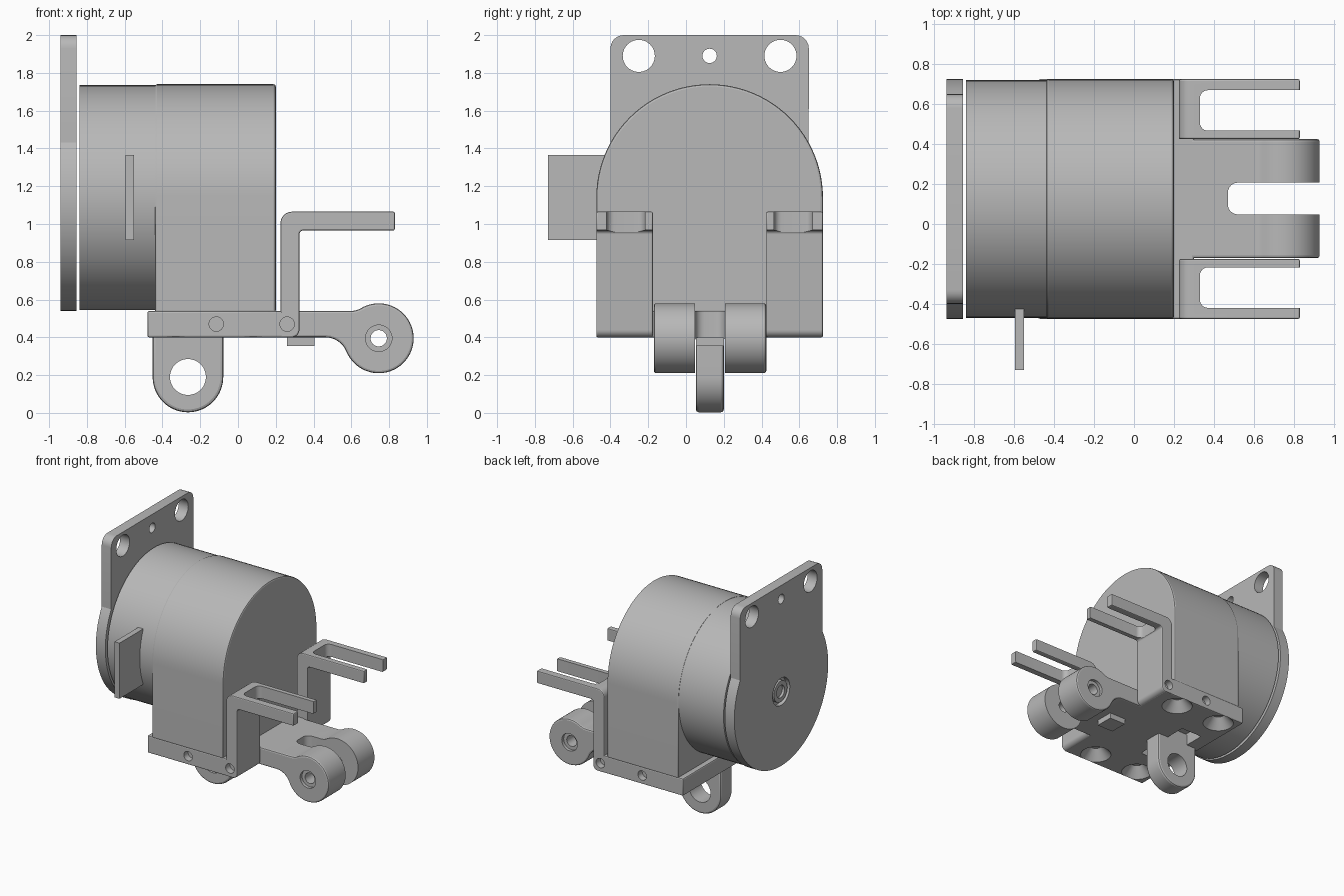
import bpy, bmesh, math

if "Cube" in bpy.data.objects:
    bpy.data.objects.remove(bpy.data.objects["Cube"])

grey = bpy.data.materials.new("plain grey")
grey.diffuse_color = (0.48, 0.48, 0.48, 1)
grey.use_nodes = True
grey.node_tree.nodes["Principled BSDF"].inputs["Base Color"].default_value = grey.diffuse_color
CY, CZ = 0.125, 1.14          # drum axis


def arc(cu, cv, r, a0, a1, n=6):
    return [(cu + r * math.cos(math.radians(a0 + (a1 - a0) * i / n)),
             cv + r * math.sin(math.radians(a0 + (a1 - a0) * i / n))) for i in range(n + 1)]


def circle(cu, cv, r, n=40):
    return arc(cu, cv, r, 0, 360, n)


def rect(u0, u1, v0, v1, r=0):
    if not r:
        return [(u0, v0), (u1, v0), (u1, v1), (u0, v1)]
    return (arc(u0 + r, v0 + r, r, 180, 270) + arc(u1 - r, v0 + r, r, 270, 360)
            + arc(u1 - r, v1 - r, r, 0, 90) + arc(u0 + r, v1 - r, r, 90, 180))


def prism(name, axis, pts, a, b, bevel=0, scale=1, centre=(0, 0)):
    """Extrude a 2D profile along an axis from a to b; scale tapers the far end."""
    clean = []
    for p in pts:
        if not clean or math.dist(p, clean[-1]) > 1e-3:
            clean.append(p)
    if math.dist(clean[0], clean[-1]) < 1e-3:
        clean.pop()

    def place(p, d):
        u, v = p
        return {"X": (d, u, v), "Y": (u, d, v), "Z": (u, v, d)}[axis]

    bm = bmesh.new()
    lo = [bm.verts.new(place(p, a)) for p in clean]
    hi = [bm.verts.new(place((centre[0] + (p[0] - centre[0]) * scale,
                              centre[1] + (p[1] - centre[1]) * scale), b)) for p in clean]
    bm.faces.new(lo)
    bm.faces.new(hi)
    n = len(clean)
    for i in range(n):
        j = (i + 1) % n
        bm.faces.new((lo[i], lo[j], hi[j], hi[i]))
    bmesh.ops.recalc_face_normals(bm, faces=bm.faces[:])
    if bevel:
        edges = [e for e in bm.edges if e.calc_face_angle(0) > math.radians(40)]
        bmesh.ops.bevel(bm, geom=edges, offset=bevel, segments=2, profile=0.5,
                        affect='EDGES', clamp_overlap=False)
    me = bpy.data.meshes.new(name)
    bm.to_mesh(me)
    bm.free()
    me.materials.append(grey)
    ob = bpy.data.objects.new(name, me)
    bpy.context.collection.objects.link(ob)
    return ob


def cut(targets, cutter):
    """Subtract the cutter from each target, then remove the cutter."""
    cutter.hide_render = True
    for ob in targets:
        m = ob.modifiers.new("cut", 'BOOLEAN')
        m.operation, m.solver, m.object = 'DIFFERENCE', 'EXACT', cutter
        bpy.context.view_layer.objects.active = ob
        bpy.ops.object.modifier_apply(modifier=m.name)
    bpy.data.objects.remove(cutter)


# Rear mounting flange: disc with a square-topped tab, holes and a hub recess
flange = prism("rear_flange", "X",
               arc(CY, CZ, 0.6, 151, 389, 64) + arc(0.58, 1.93, 0.07, 0, 90)
               + arc(-0.33, 1.93, 0.07, 90, 180), -0.94, -0.855)
for y, r in ((-0.25, 0.085), (0.125, 0.038), (0.5, 0.085)):
    cut([flange], prism("cutter", "X", circle(y, 1.89, r), -1.1, -0.7))
cut([flange], prism("cutter", "X", circle(CY, CZ, 0.11), -1.1, -0.905))
hub = prism("flange_hub", "X", circle(CY, CZ, 0.085), -0.935, -0.87)
cut([hub], prism("cutter", "X", circle(CY, CZ, 0.05), -1.1, -0.915))

# Drum and arched housing
prism("drum", "X", circle(CY, CZ, 0.595, 96), -0.84, -0.4)
prism("housing", "X", arc(CY, CZ, 0.6, 0, 180, 48) + [(-0.475, 0.53), (0.725, 0.53)],
      -0.44, 0.2, 0.012)

# Connector blade on the side of the drum
prism("side_blade", "Y", rect(-0.595, -0.55, 0.915, 1.365), -0.73, -0.38)

# Base plate
plate = prism("base_plate", "Y", rect(-0.48, 0.30, 0.4, 0.54), -0.475, 0.725, 0.01)

# Two raised L-shaped brackets with forked ends, mirrored about the drum axis
L = ([(0.225, 0.4)] + arc(0.285, 0.44, 0.04, 270, 360)
     + arc(0.345, 0.945, 0.02, 180, 90)
     + [(0.83, 0.965), (0.83, 1.065)] + arc(0.285, 1.005, 0.06, 90, 180))
brackets = []
for side, f in (("near", lambda y: y), ("far", lambda y: 2 * CY - y)):
    y0, y1 = sorted((f(-0.475), f(-0.175)))
    s0, s1 = sorted((f(-0.42), f(-0.217)))
    ob = prism(side + "_fork_bracket", "Y", L, y0, y1, 0.008)
    cut([ob], prism("cutter", "Z", rect(0.33, 1.2, s0, s1, 0.04), 0.85, 1.2))
    brackets.append(ob)

# Blind screw holes in both side edges
for x in (-0.115, 0.26):
    for i, (a, b) in enumerate(((-0.6, -0.42), (0.67, 0.85))):
        targets = [plate] if x < 0 else [plate, brackets[i]]
        cut(targets, prism("cutter", "Y", circle(x, 0.47, 0.038, 32), a, b))

# Countersunk screw seats and the lug pocket under the plate
for x in (-0.33, 0.08):
    for y in (-0.36, 0.61):
        cut([plate], prism("cutter", "Z", circle(x, y, 0.13), 0.385, 0.48,
                           scale=0.35, centre=(x, y)))
cut([plate], prism("cutter", "Z", rect(-0.36, -0.17, -0.12, 0.37, 0.02), 0.3, 0.5))

# Hinge arm with two eyes
arm = prism("hinge_arm", "Y",
            [(0.22, 0.4)] + arc(0.4625, 0.28, 0.12, 90, 22.1)
            + arc(0.745, 0.395, 0.185, 202.1, 480.7, 48)
            + arc(0.599, 0.64, 0.1, -59.3, -90) + [(0.22, 0.54)], -0.17, 0.425, 0.012)
cut([arm], prism("cutter", "Z", rect(0.47, 1.2, 0.048, 0.207, 0.05), 0, 1))
cut([arm], prism("cutter", "Y", circle(0.745, 0.395, 0.043), -1, 1))
for a, b in ((-0.3, -0.145), (0.4, 0.6)):
    cut([arm], prism("cutter", "Y", circle(0.745, 0.395, 0.07), a, b))

# Lower lug with a round hole, and the small stop block
lug = prism("lower_lug", "Y",
            arc(-0.265, 0.19, 0.187, 180, 360, 32) + [(-0.078, 0.5), (-0.452, 0.5)],
            0.052, 0.2, 0.015)
cut([lug], prism("cutter", "Y", circle(-0.265, 0.19, 0.095), -1, 1))
prism("stop_block", "Z", rect(0.26, 0.405, 0.052, 0.2), 0.355, 0.45)

# Smooth the round surfaces, keep edges crisp
bpy.ops.object.select_all(action='DESELECT')
for ob in bpy.context.scene.objects:
    ob.select_set(True)
    bpy.context.view_layer.objects.active = ob
bpy.ops.object.shade_smooth_by_angle(angle=math.radians(20))
